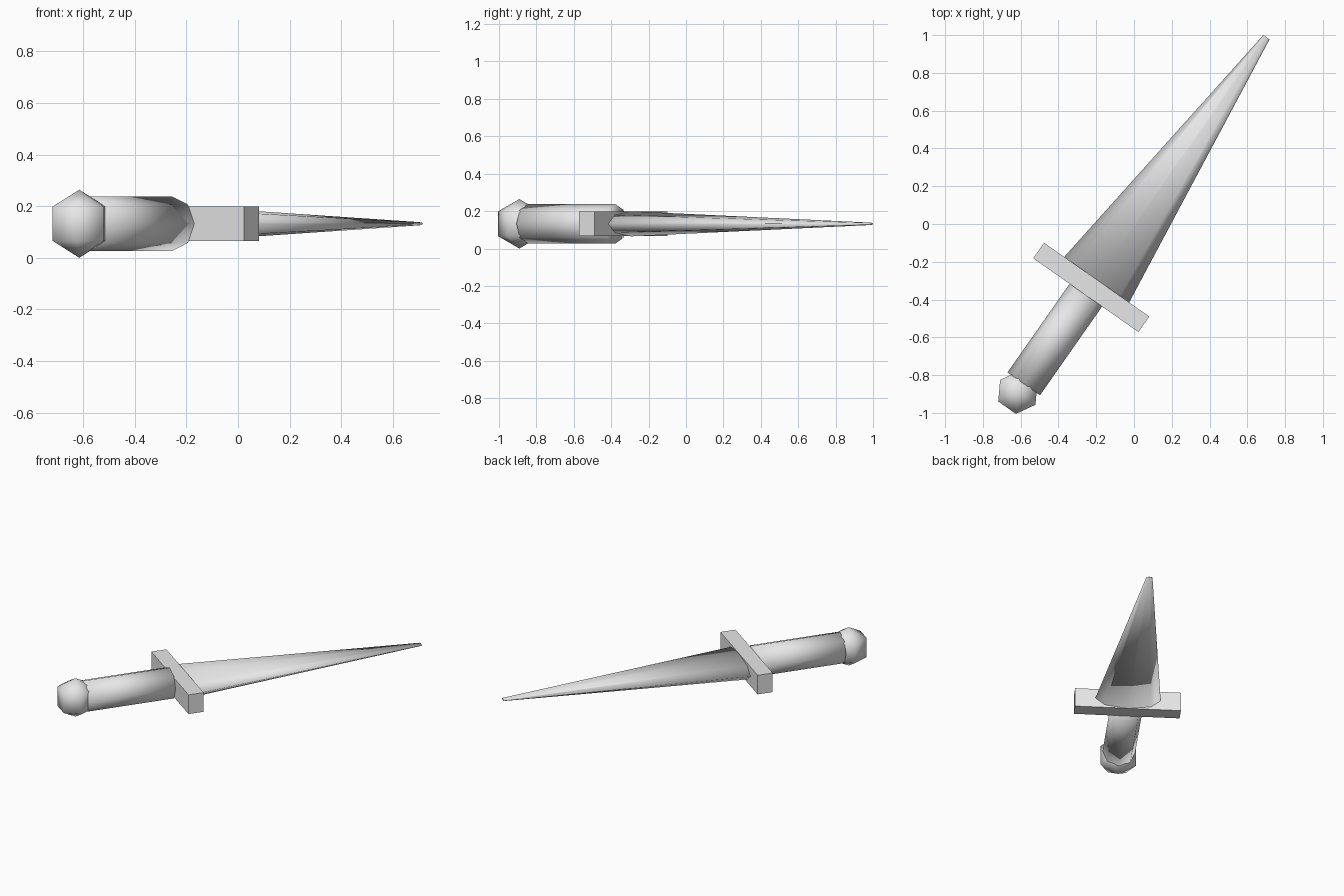
import bpy, bmesh, math
from mathutils import Matrix

if "Cube" in bpy.data.objects:
    bpy.data.objects.remove(bpy.data.objects["Cube"])

MID_Z = 0.132
grey = bpy.data.materials.new("plain_grey")
grey.diffuse_color = (0.8, 0.8, 0.8, 1)
grey.use_nodes = True
grey.node_tree.nodes["Principled BSDF"].inputs["Base Color"].default_value = grey.diffuse_color

# The dagger lies flat, its length along local y, turned 35 degrees clockwise
PLACE = Matrix.Translation((0.006, -0.004, MID_Z)) @ Matrix.Rotation(math.radians(-35), 4, 'Z')
ALONG_Y = Matrix.Rotation(math.radians(-90), 4, 'X')


def finish(name, bm, smooth):
    bmesh.ops.recalc_face_normals(bm, faces=bm.faces)
    for f in bm.faces:
        f.smooth = smooth
    mesh = bpy.data.meshes.new(name)
    bm.to_mesh(mesh)
    bm.free()
    mesh.materials.append(grey)
    obj = bpy.data.objects.new(name, mesh)
    obj.matrix_world = PLACE
    bpy.context.collection.objects.link(obj)


def eight_sided(name, y0, y1, r0, r1, flatten=1.0):
    """Octagonal rod or taper from y0 to y1, flattened in z."""
    bm = bmesh.new()
    m = (Matrix.Translation((0, (y0 + y1) / 2, 0))
         @ Matrix.Diagonal((1, 1, flatten, 1)) @ ALONG_Y)
    bmesh.ops.create_cone(bm, cap_ends=True, segments=8, radius1=r0,
                          radius2=r1, depth=y1 - y0, matrix=m)
    finish(name, bm, True)


# Blade and grip
eight_sided("blade", -0.355, 1.212, 0.21, 0.02, 0.32)
eight_sided("grip", -1.028, -0.455, 0.105, 0.105)

# Cross guard
bm = bmesh.new()
bmesh.ops.create_cube(bm, size=1, matrix=Matrix.Translation((0, -0.405, 0))
                      @ Matrix.Diagonal((0.68, 0.10, 0.132, 1)))
finish("cross_guard", bm, False)

# Six-sided pommel
bm = bmesh.new()
bmesh.ops.create_uvsphere(bm, u_segments=6, v_segments=3, radius=0.132,
                          matrix=Matrix.Translation((0, -1.083, 0))
                          @ Matrix.Rotation(math.radians(90), 4, 'Z'))
finish("pommel", bm, True)
